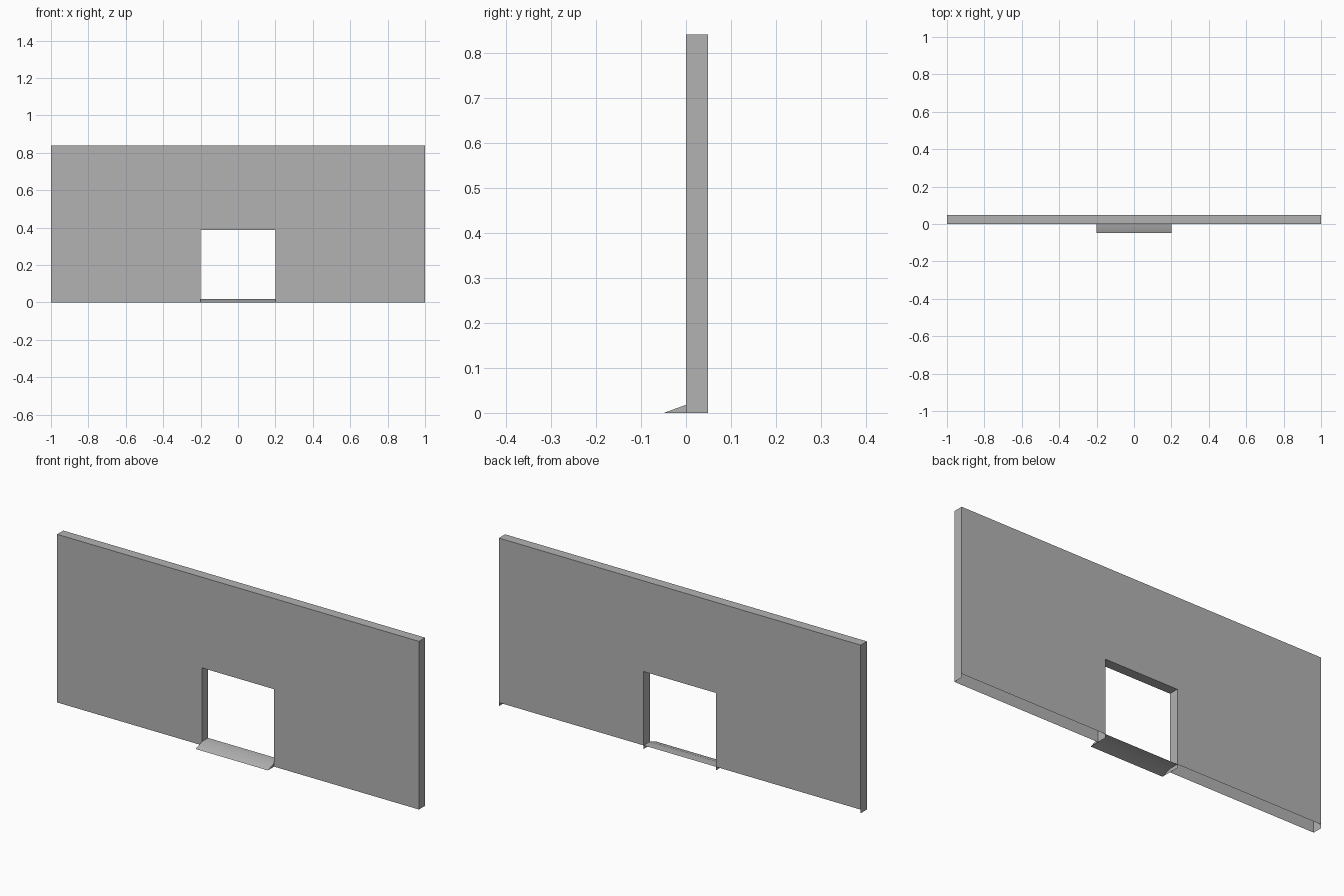
import bpy
import bmesh

WIDTH, HEIGHT, DEPTH = 1.0, 0.84, 0.049      # half width, full height, thickness
DOOR, LINTEL = 0.2, 0.387                    # half opening width, opening height
STEP = 0.018                                 # threshold height

cube = bpy.data.objects.get("Cube")
if cube:
    bpy.data.objects.remove(cube, do_unlink=True)

grey = bpy.data.materials.new("plain grey")
grey.use_nodes = True
color = (0.45, 0.45, 0.45, 1)
grey.diffuse_color = color
grey.node_tree.nodes["Principled BSDF"].inputs["Base Color"].default_value = color


def finish(bm, name):
    """Turn a bmesh into a named, coloured object."""
    mesh = bpy.data.meshes.new(name)
    bm.to_mesh(mesh)
    bm.free()
    mesh.materials.append(grey)
    obj = bpy.data.objects.new(name, mesh)
    bpy.context.collection.objects.link(obj)
    bpy.ops.object.select_all(action="DESELECT")
    obj.select_set(True)
    bpy.context.view_layer.objects.active = obj
    bpy.ops.object.shade_smooth_by_angle()
    return obj


# Wall: an outline with a doorway, extruded backwards
bm = bmesh.new()
half = [(DOOR, LINTEL), (DOOR, 0), (WIDTH, 0), (WIDTH, HEIGHT)]
outline = half + [(-x, z) for x, z in reversed(half)]
front = bm.faces.new([bm.verts.new((x, 0, z)) for x, z in outline])
extruded = bmesh.ops.extrude_face_region(bm, geom=[front], use_keep_orig=True)
bmesh.ops.translate(bm, vec=(0, DEPTH, 0),
                    verts=[v for v in extruded["geom"] if isinstance(v, bmesh.types.BMVert)])
bmesh.ops.recalc_face_normals(bm, faces=bm.faces)

# Open underside, with the back stopping at threshold height
bmesh.ops.bisect_plane(bm, geom=bm.verts[:] + bm.edges[:] + bm.faces[:],
                       plane_co=(0, 0, STEP), plane_no=(0, 0, 1))
bm.normal_update()
open_faces = [f for f in bm.faces if f.normal.z < -0.9 and f.calc_center_median().z < STEP
              or f.normal.y > 0.9 and f.calc_center_median().z < STEP]
bmesh.ops.delete(bm, geom=open_faces, context="FACES")
finish(bm, "wall")

# Threshold: a thin sheet sloping up to a flat sill, with closed ramp sides
bm = bmesh.new()
profile = [(-DEPTH, 0), (0, STEP), (DEPTH, STEP)]
left, right = [[bm.verts.new((x, y, z)) for y, z in profile] for x in (DOOR, -DOOR)]
for i in range(2):
    bm.faces.new((right[i], left[i], left[i + 1], right[i + 1]))
for x, side in ((DOOR, left), (-DOOR, right)):
    corner = bm.verts.new((x, 0, 0))
    tri = [side[0], corner, side[1]]
    bm.faces.new(tri if x > 0 else tri[::-1])
finish(bm, "threshold_ramp")
